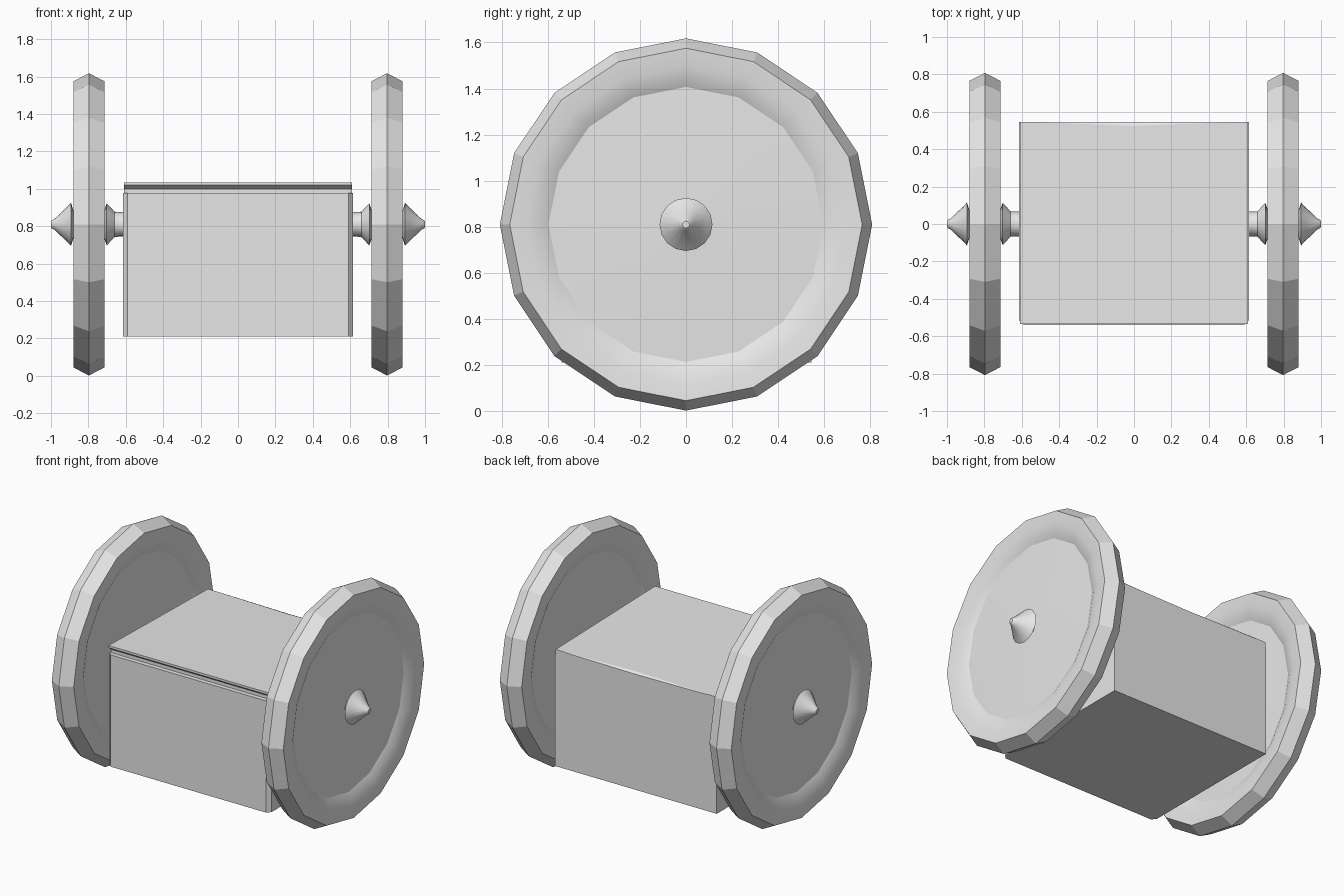
import bpy, bmesh, math

if "Cube" in bpy.data.objects:
    bpy.data.objects.remove(bpy.data.objects["Cube"])

grey = bpy.data.materials.new("plain grey")
grey.diffuse_color = (0.8, 0.8, 0.8, 1)
grey.use_nodes = True
grey.node_tree.nodes["Principled BSDF"].inputs["Base Color"].default_value = grey.diffuse_color
AXLE_Z = 0.81
SIDES = 16


def finish(name, bm, angle=None):
    bmesh.ops.remove_doubles(bm, verts=bm.verts, dist=0.0004)
    bmesh.ops.recalc_face_normals(bm, faces=bm.faces)
    mesh = bpy.data.meshes.new(name)
    bm.to_mesh(mesh)
    bm.free()
    mesh.materials.append(grey)
    ob = bpy.data.objects.new(name, mesh)
    bpy.context.collection.objects.link(ob)
    if angle:
        bpy.ops.object.select_all(action='DESELECT')
        ob.select_set(True)
        bpy.context.view_layer.objects.active = ob
        bpy.ops.object.shade_smooth_by_angle(angle=math.radians(angle))
    return ob


def loft(name, rings, closed, angle=None):
    """Skin equal-length rings of points; cap the ends unless closed."""
    bm = bmesh.new()
    vs = [[bm.verts.new(p) for p in ring] for ring in rings]
    n = len(vs[0])
    pairs = list(zip(vs, vs[1:])) + ([(vs[-1], vs[0])] if closed else [])
    for a, b in pairs:
        for i in range(n):
            j = (i + 1) % n
            bm.faces.new((a[i], a[j], b[j], b[i]))
    if not closed:
        bm.faces.new(vs[0])
        bm.faces.new(vs[-1])
    return finish(name, bm, angle)


def lathe(name, profile, side=1, angle=20):
    """Turn (x, radius) points around the axle line."""
    steps = [2 * math.pi * i / SIDES for i in range(SIDES)]
    rings = [[(side * x, r * math.sin(a), AXLE_Z + r * math.cos(a)) for a in steps]
             for x, r in profile]
    return loft(name, rings, False, angle)


# Wheel section: half profile from the hub to the tread, mirrored across the wheel
MID = 0.797
half = [(0.062, 0.02), (0.045, 0.597), (0.065, 0.637), (0.077, 0.69), (0.083, 0.765)]
wheel = ([(MID - d, r) for d, r in half] + [(MID, 0.808)]
         + [(MID + d, r) for d, r in reversed(half)])

outer_hub = [(0.83, 0.05), (0.88, 0.075), (0.893, 0.115), (0.915, 0.092),
             (0.98, 0.03), (0.995, 0.022), (1.0, 0.015)]
inner_hub = [(0.765, 0.05), (0.715, 0.075), (0.702, 0.113), (0.66, 0.068), (0.64, 0.066)]

for side, label in ((-1, "left"), (1, "right")):
    lathe(label + "_wheel", wheel, side)
    lathe(label + "_hub_cap", outer_hub, side, 30)
    lathe(label + "_inner_hub", inner_hub, side, 30)

# Axle through the body
lathe("axle", [(-0.665, 0.066), (0.665, 0.066)], angle=30)

# Body: plan outline with chamfered front corners
plan = [(-0.615, 0.545), (-0.615, -0.515), (-0.59, -0.54),
        (0.59, -0.54), (0.615, -0.515), (0.615, 0.545)]
loft("body", [[(x, y, z) for x, y in plan] for z in (0.21, 0.978)], False)

# Lid: sloping slab, undercut at the front, back edge dipping at the middle
stations = []
for x, dip in ((-0.61, 0.0005), (-0.53, 0.0005), (0, 0.02), (0.53, 0.0005), (0.61, 0.0005)):
    section = [(-0.51, 0.97), (-0.51, 1.0), (-0.535, 1.02), (-0.535, 1.035),
               (0.545 - dip, 1.012 + dip * 0.1), (0.545, 1.01 - dip * 0.3), (0.545, 0.97)]
    stations.append([(x, y, z) for y, z in section])
loft("lid", stations, False)
